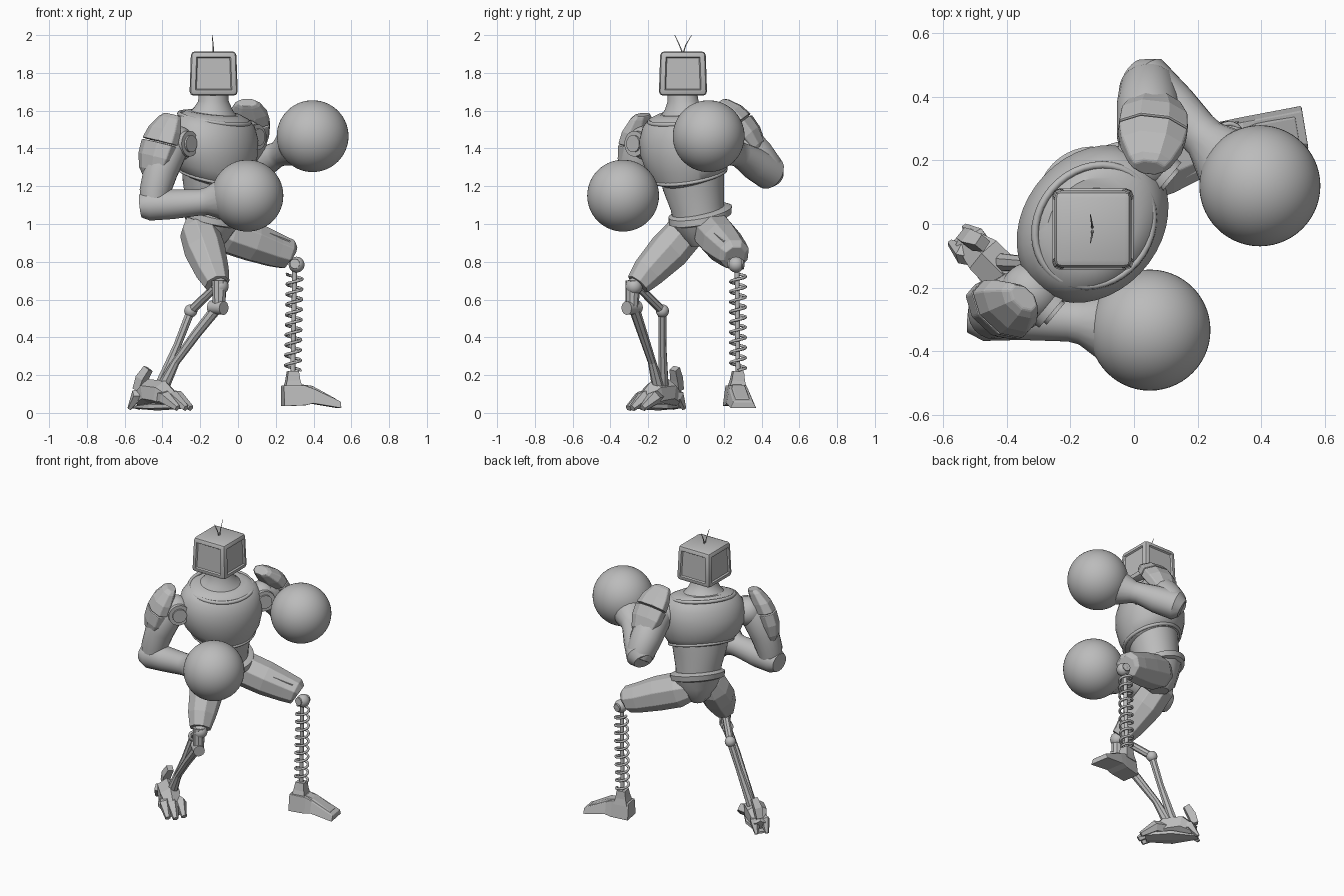
import bpy, bmesh, math
from mathutils import Vector, Matrix

if "Cube" in bpy.data.objects:
    bpy.data.objects.remove(bpy.data.objects["Cube"], do_unlink=True)

grey = bpy.data.materials.new("plain grey")
grey.use_nodes = True
grey.diffuse_color = (0.5, 0.5, 0.5, 1)
grey.node_tree.nodes["Principled BSDF"].inputs["Base Color"].default_value = (0.5, 0.5, 0.5, 1)

YAW = math.radians(50)
SIDE = Vector((math.cos(YAW), math.sin(YAW), 0))     # body's left
FRONT = Vector((math.sin(YAW), -math.cos(YAW), 0))   # body's front
UP = Vector((0, 0, 1))


def finish(name, bm, smooth=True, bevel=0):
    bmesh.ops.recalc_face_normals(bm, faces=bm.faces)
    mesh = bpy.data.meshes.new(name)
    bm.to_mesh(mesh)
    bm.free()
    ob = bpy.data.objects.new(name, mesh)
    bpy.context.collection.objects.link(ob)
    mesh.materials.append(grey)
    if bevel:
        mod = ob.modifiers.new("Bevel", "BEVEL")
        mod.width, mod.segments = bevel, 2
    if smooth:
        bpy.ops.object.select_all(action="DESELECT")
        ob.select_set(True)
        bpy.context.view_layer.objects.active = ob
        bpy.ops.object.shade_smooth_by_angle(angle=math.radians(40))
    return ob


def loft(name, rings, sides=32, smooth=True, bevel=0):
    """Skin a capped tube over rings of (centre, u axis, v axis)."""
    bm = bmesh.new()
    loops = []
    for c, u, v in rings:
        turn = [math.tau * (i + 0.5) / sides for i in range(sides)]
        loops.append([bm.verts.new(c + u * math.cos(t) + v * math.sin(t)) for t in turn])
    for a, b in zip(loops, loops[1:]):
        for i in range(sides):
            j = (i + 1) % sides
            bm.faces.new((a[i], a[j], b[j], b[i]))
    bm.faces.new(loops[0])
    bm.faces.new(loops[-1])
    return finish(name, bm, smooth, bevel)


def limb(name, stops, sides=20, smooth=True, flat=1.0, hint=UP, bevel=0):
    """Tube along (x, y, z, radius) stops; flat scales it along the hint."""
    pts = [Vector(s[:3]) for s in stops]
    rings = []
    for i, p in enumerate(pts):
        d = (pts[min(i + 1, len(pts) - 1)] - pts[max(i - 1, 0)]).normalized()
        u = d.cross(hint).normalized()
        rings.append((p, u * stops[i][3], u.cross(d) * stops[i][3] * flat))
    return loft(name, rings, sides, smooth, bevel)


def body(name, rows, sides=40):
    """Elliptical torso rows of (x, y, z, half width, half depth, forward tilt)."""
    return loft(name, [(Vector(r[:3]), SIDE * r[3], (FRONT - UP * r[5]) * r[4])
                       for r in rows], sides)


def ball(name, c, r, seg=40):
    bm = bmesh.new()
    bmesh.ops.create_uvsphere(bm, u_segments=seg, v_segments=seg // 2, radius=r,
                              matrix=Matrix.Translation(c))
    return finish(name, bm)


# Torso
body("chest", [(-.13, .025, 1.23, .15, .14, .3), (-.13, .02, 1.255, .2, .175, .3),
               (-.13, .01, 1.31, .24, .2, .2), (-.13, 0, 1.38, .262, .215, .1),
               (-.13, 0, 1.45, .268, .215, .05), (-.13, 0, 1.52, .25, .195, .05),
               (-.13, 0, 1.565, .215, .165, .1), (-.13, 0, 1.59, .16, .13, .15)])
body("neck", [(-.13, 0, 1.54, .185, .155, .2), (-.13, -.005, 1.575, .14, .125, .15),
              (-.13, -.01, 1.61, .105, .1, .1), (-.13, -.015, 1.65, .083, .08, 0),
              (-.13, -.02, 1.7, .078, .076, 0)])
body("abdomen", [(-.14, .07, 1.03, .14, .13, .3), (-.14, .06, 1.1, .145, .135, .3),
                 (-.135, .04, 1.2, .168, .15, .25), (-.13, .03, 1.27, .18, .155, .2)])
body("belt", [(-.14, .075, 1.02, .14, .135, .3), (-.14, .075, 1.03, .17, .16, .3),
              (-.14, .075, 1.065, .172, .162, .3), (-.14, .075, 1.08, .14, .135, .3)])
body("pelvis", [(-.14, .08, .88, .05, .06, 0), (-.14, .08, .92, .09, .1, 0),
                (-.14, .075, .98, .14, .125, .15), (-.14, .075, 1.035, .155, .145, .3)], 12)


def band(name, c, w, d, r, tilt):
    """Closed raised trim around the torso, tilted down at the front."""
    cu = bpy.data.curves.new(name, "CURVE")
    cu.dimensions, cu.bevel_depth, cu.bevel_resolution = "3D", r, 2
    sp = cu.splines.new("POLY")
    sp.points.add(39)
    sp.use_cyclic_u = True
    for i, p in enumerate(sp.points):
        t = math.tau * i / 40
        q = Vector(c) + SIDE * w * math.cos(t) + (FRONT - UP * tilt) * d * math.sin(t)
        p.co = (*q, 1)
    ob = bpy.data.objects.new(name, cu)
    cu.materials.append(grey)
    bpy.context.collection.objects.link(ob)


band("collar_trim", (-.125, -.005, 1.56), .2, .175, .012, .2)
band("chest_lower_trim", (-.13, .02, 1.26), .2, .175, .011, .3)

# Head: a boxy monitor with a framed panel on each side
bm = bmesh.new()
bmesh.ops.create_cube(bm, size=1)
for v in bm.verts:
    k = .24 if v.co.z > 0 else .256
    v.co = Vector((v.co.x * k - .129, v.co.y * k - .016, v.co.z * .235 + 1.797))
bmesh.ops.bevel(bm, geom=bm.edges[:], offset=.022, segments=2, profile=.5, affect="EDGES")
bm.normal_update()
walls = [f for f in bm.faces if f.calc_area() > .02 and abs(f.normal.z) < .5]
bmesh.ops.inset_individual(bm, faces=walls, thickness=.012, depth=0)
bmesh.ops.inset_individual(bm, faces=walls, thickness=.008, depth=-.01)
finish("head", bm)
for k, end in (("right", -.06), ("left", .03)):
    limb(k + "_antenna", [(-.13, -.016, 1.9, .004), (-.132, end * .4 - .012, 1.95, .003),
                          (-.137, end, 2.0, .0015)], 6, hint=Vector((1, 0, 0)))

# Boxing gloves
ball("left_glove", (.395, .12, 1.465), .19, 56)
ball("right_glove", (.05, -.333, 1.15), .19, 56)

# Arms
shoulders = (("left", (.035, .2, 1.46)), ("right", (-.325, -.215, 1.425)))
for k, c in shoulders:
    ball(k + "_shoulder", c, .095)
    for i, r in enumerate((.068, .045)):
        a, b = Vector(c) + FRONT * .03, Vector(c) + FRONT * (.092 + .012 * i)
        limb(f"{k}_shoulder_cap_{i}", [(*a, r), (*b, r)], 24)
limb("left_upper_arm", [(.04, .2, 1.48, .08), (.05, .28, 1.45, .105), (.045, .37, 1.36, .1),
                        (.045, .43, 1.29, .09), (.045, .455, 1.25, .07)], 20)
limb("left_forearm", [(.0, .465, 1.25, .06), (.03, .445, 1.27, .092), (.12, .36, 1.32, .085),
                      (.2, .29, 1.365, .068), (.225, .265, 1.375, .07), (.29, .2, 1.41, .11)])
limb("right_upper_arm", [(-.33, -.22, 1.46, .07), (-.36, -.24, 1.4, .095), (-.41, -.265, 1.28, .092),
                         (-.44, -.28, 1.17, .082), (-.445, -.285, 1.08, .07)], 20, hint=SIDE)
limb("right_forearm", [(-.515, -.28, 1.095, .062), (-.47, -.285, 1.1, .083), (-.35, -.285, 1.105, .08),
                       (-.2, -.3, 1.115, .07), (-.16, -.305, 1.12, .075), (-.08, -.32, 1.13, .115)])


# Shoulder pads: faceted shells, split by a groove
def pad(name, c, along, out, length, width, depth):
    along, out = Vector(along).normalized(), Vector(out).normalized()
    across = along.cross(out)
    for part, steps in (("upper", (-1, -.88, -.5, -.12)), ("lower", (-.08, .35, .75, 1))):
        rings = []
        for s in steps:
            k = math.sqrt(max(.2, 1 - .8 * s * s))
            rings.append((Vector(c) + along * s * length + out * (k - 1) * depth * .7,
                          across * width * k, out * depth * k))
        loft(f"{name}_{part}", rings, 8, False, .006)


pad("left_shoulder_pad", (.06, .305, 1.525), (.05, .6, -.75), (.1, .75, .65), .175, .118, .068)
pad("right_shoulder_pad", (-.42, -.27, 1.415), (-.3, -.1, -.9), (-.65, -.75, .2), .18, .118, .07)

# Thighs: faceted armour with a raised plate
limb("left_thigh", [(-.11, .12, .97, .09), (-.05, .15, .95, .112), (.08, .19, .905, .11),
                    (.2, .235, .86, .095), (.265, .255, .84, .085), (.28, .26, .83, .06)],
     8, False, bevel=.004)
limb("right_thigh", [(-.21, .04, 1.02, .07), (-.205, .0, .96, .105), (-.175, -.09, .86, .11),
                     (-.135, -.2, .745, .09), (-.11, -.255, .68, .068)], 8, False, bevel=.004)
limb("left_thigh_plate", [(-.02, .14, 1.0, .05), (.08, .17, .955, .065), (.26, .235, .895, .045)],
     6, False, .7)
limb("right_thigh_plate", [(-.2, -.07, .94, .06), (-.15, -.16, .85, .07), (-.11, -.25, .745, .045)],
     6, False, .7)

# Left knee, spring shin and foot
ball("left_knee", (.31, .265, .785), .042, 24)
limb("left_knee_pin", [(.3, .225, .79, .026), (.315, .305, .785, .026)], 16)
limb("left_shin_rod", [(.29, .275, .2, .013), (.3, .27, .77, .013)], 12)
coil = bpy.data.curves.new("left_shin_spring", "CURVE")
coil.dimensions, coil.bevel_depth, coil.bevel_resolution = "3D", .008, 1
line = coil.splines.new("POLY")
TURNS, STEPS = 9.5, 200
line.points.add(STEPS)
for i, p in enumerate(line.points):
    t = i / STEPS
    a = math.tau * TURNS * t
    p.co = (.29 + .01 * t + .04 * math.cos(a), .275 + .04 * math.sin(a), .225 + .51 * t, 1)
coil.materials.append(grey)
bpy.context.collection.objects.link(bpy.data.objects.new("left_shin_spring", coil))


def foot_block(name, rows, heading):
    """Box loft along the foot: (distance, half width, bottom, top)."""
    d = Vector((math.cos(heading), math.sin(heading), 0))
    n = Vector((-d.y, d.x, 0))
    bm = bmesh.new()
    loops = []
    for s, w, lo, hi in rows:
        c = Vector((.29, .262, 0)) + d * s
        loops.append([bm.verts.new(c + n * a * w * k + UP * z)
                      for a, z, k in ((-1, lo, 1), (1, lo, 1), (1, hi, .75), (-1, hi, .75))])
    for a, b in zip(loops, loops[1:]):
        for i in range(4):
            bm.faces.new((a[i], a[i - 1], b[i - 1], b[i]))
    bm.faces.new(loops[0])
    bm.faces.new(loops[-1])
    return finish(name, bm, False, .004)


H = math.radians(9.5)
foot_block("left_foot", [(-.055, .06, .035, .145), (.06, .065, .04, .145), (.1, .066, .05, .13),
                         (.25, .07, .025, .06)], H)
foot_block("left_foot_ridge", [(.05, .035, .1, .15), (.1, .045, .1, .143), (.225, .048, .05, .075)], H)
limb("left_ankle", [(.29, .27, .13, .065), (.29, .272, .17, .05), (.29, .275, .22, .04)],
     4, False, hint=Vector((.16, -.98, 0)))

# Right knee and linked shin
ball("right_knee", (-.095, -.275, .67), .045, 24)
limb("right_knee_link", [(-.1, -.28, .7, .04), (-.1, -.285, .56, .034)], 10, False, hint=SIDE)
limb("right_knee_pin", [(-.14, -.255, .56, .036), (-.075, -.315, .555, .036)], 20)
ball("right_rear_joint", (-.25, -.125, .54), .035, 20)
limb("right_rear_link", [(-.12, -.25, .665, .022), (-.25, -.125, .54, .024)], 8, False)
limb("right_rear_shin", [(-.25, -.125, .54, .024), (-.32, -.125, .36, .022), (-.42, -.12, .13, .03)],
     8, False)
limb("right_front_shin", [(-.1, -.28, .57, .03), (-.22, -.23, .42, .026), (-.33, -.18, .27, .022),
                          (-.4, -.145, .13, .034)], 8, False)

# Right clawed foot
limb("right_foot", [(-.53, -.045, .07, .04), (-.47, -.1, .11, .07), (-.4, -.17, .1, .072),
                    (-.33, -.235, .055, .04)], 6, False)
for i, (x, y) in enumerate(((-.25, -.23), (-.275, -.285), (-.32, -.305))):
    mid = Vector((x, y)) + Vector((-.065, .06))
    limb(f"right_toe_{i}", [(-.43, -.14, .09, .04), (*mid, .08, .038), (x, y, .025, .018)], 5, False)
for i, (x, y) in enumerate(((-.575, -.06), (-.53, -.01))):
    limb(f"right_heel_claw_{i}", [(-.46, -.1, .09, .04), (x + .035, y - .03, .09, .035),
                                  (x, y, .022, .012)], 5, False)
limb("right_heel_spur", [(-.53, -.04, .12, .03), (-.51, -.05, .18, .035), (-.475, -.06, .235, .028)],
     4, False, hint=SIDE)
limb("right_foot_sole", [(-.55, -.035, .03, .025), (-.43, -.145, .035, .075), (-.31, -.255, .035, .05)],
     6, False, .3)
